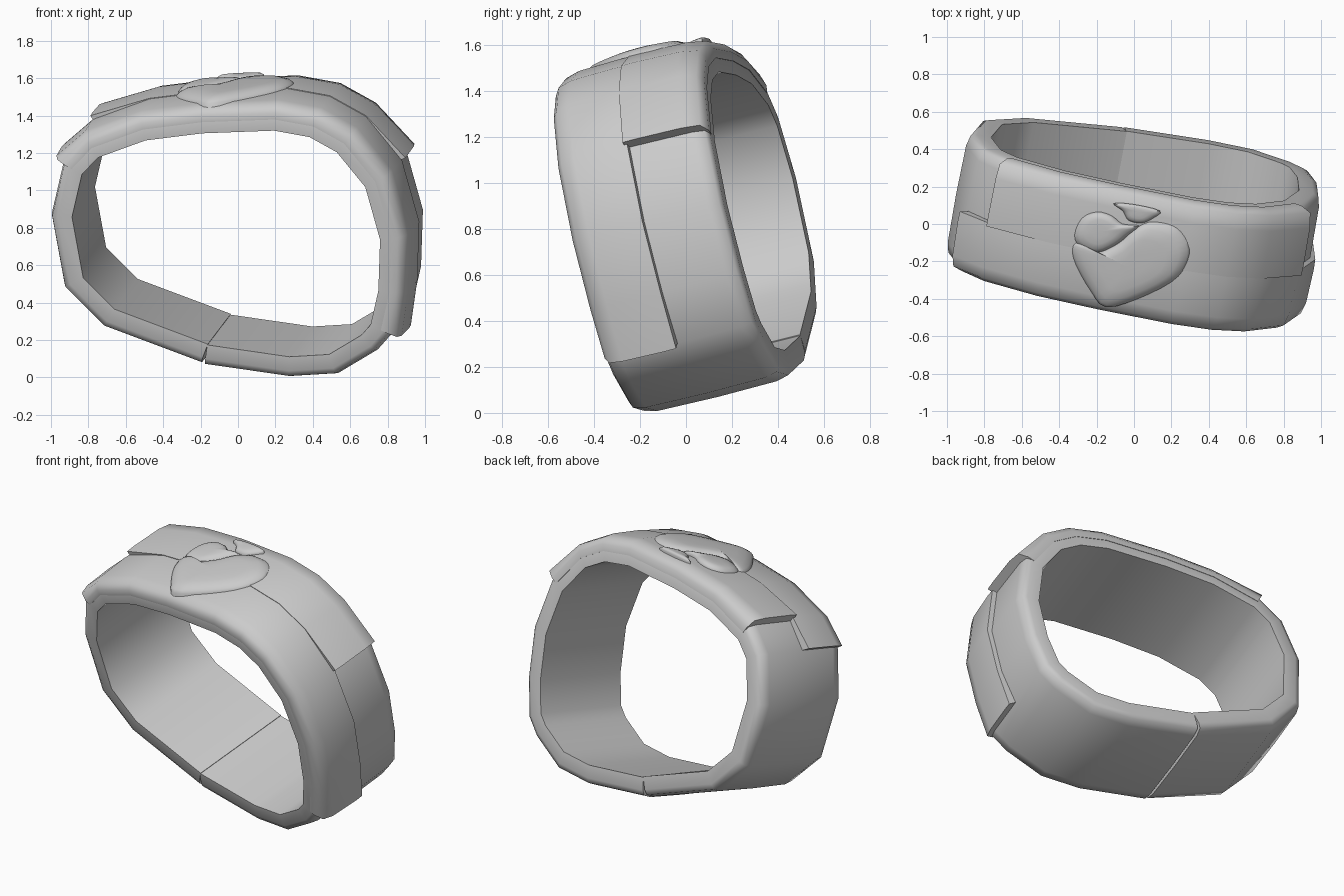
import bpy, bmesh
from mathutils import Vector

if "Cube" in bpy.data.objects:
    bpy.data.objects.remove(bpy.data.objects["Cube"])

# Outer outline of the front rim (x, z), from the seam round the left, top and right back to the seam
RIM = [(-.2, .075), (-.72, .27), (-.93, .48), (-1, .86), (-.935, 1.14), (-.81, 1.27),
       (-.52, 1.375), (-.2, 1.415), (.2, 1.43), (.42, 1.39), (.6, 1.29), (.78, 1.07),
       (.87, .75), (.86, .45), (.81, .23), (.73, .14), (.52, .015), (.27, 0), (-.18, .065)]
AXIS = Vector((.123, .649, .162))      # from the front rim to the back rim


def place(x, z, t):
    return Vector((x, -.14 - .19 * x - .25 * z, z)) + AXIS * t


def inward(path, i):
    """Mitred inward normal of the path at point i."""
    p = [Vector(q) for q in path]
    dirs = []
    if i > 0:
        dirs.append((p[i] - p[i - 1]).normalized())
    if i < len(p) - 1:
        dirs.append((p[i + 1] - p[i]).normalized())
    norms = [Vector((d.y, -d.x)) for d in dirs]
    m = sum(norms, Vector((0, 0))).normalized()
    return m / max(.6, m.dot(norms[0]))


def finish(name, bm, angle):
    bmesh.ops.recalc_face_normals(bm, faces=bm.faces)
    me = bpy.data.meshes.new(name)
    bm.to_mesh(me)
    bm.free()
    ob = bpy.data.objects.new(name, me)
    bpy.context.collection.objects.link(ob)
    bpy.ops.object.select_all(action='DESELECT')
    ob.select_set(True)
    bpy.context.view_layer.objects.active = ob
    bpy.ops.object.shade_smooth_by_angle(angle=angle)
    return ob


def sweep(name, first, last, section, flare=0, angle=1.0):
    """Sweep a (t, depth) section along part of the rim, flaring the outer side at both ends."""
    bm = bmesh.new()
    rings = []
    for i in range(first, last + 1):
        n = inward(RIM, i)
        lift = flare if i in (first, last) else 0
        ring = []
        for t, d in section:
            q = Vector(RIM[i]) + n * (d - (lift if d < 0 else 0))
            ring.append(bm.verts.new(place(q.x, q.y, t)))
        rings.append(ring)
    k = len(section)
    for a, b in zip(rings, rings[1:]):
        for j in range(k):
            bm.faces.new((a[j], a[(j + 1) % k], b[(j + 1) % k], b[j]))
    bm.faces.new(rings[0])
    bm.faces.new(rings[-1])
    return finish(name, bm, angle)


def surface_z(x, y):
    """Height of the top of the band under a point seen from above."""
    top = RIM[4:12]
    t, zf = .5, 1.4
    for _ in range(6):
        xf = x - AXIS.x * t
        for (x0, z0), (x1, z1) in zip(top, top[1:]):
            if x0 <= xf <= x1:
                zf = z0 + (z1 - z0) * (xf - x0) / (x1 - x0)
        t = (y - place(xf, zf, 0).y) / AXIS.y
    return zf + AXIS.z * t


def smooth_outline(points, steps=3):
    """Closed Catmull-Rom curve through the points."""
    p = [Vector(q) for q in points]
    n, out = len(p), []
    for i in range(n):
        a, b, c, d = p[i - 1], p[i], p[(i + 1) % n], p[(i + 2) % n]
        for s in range(steps):
            u = s / steps
            out.append(.5 * (2 * b + (c - a) * u + (2 * a - 5 * b + 4 * c - d) * u * u
                             + (3 * b - a - 3 * c + d) * u ** 3))
    return out


def dome(name, points, centre, height, base):
    """Rounded ornament following the band's top surface."""
    bm = bmesh.new()
    c = Vector(centre)
    outline = smooth_outline(points)
    rise = height - base
    rings = []
    for s, h in ((1, 0), (1, base), (.95, base + .35 * rise), (.82, base + .75 * rise),
                 (.6, base + .93 * rise), (.3, height)):
        ring = []
        for q in outline:
            v = c + (q - c) * s
            ring.append(bm.verts.new((v.x, v.y, surface_z(v.x, v.y) + h)))
        rings.append(ring)
    k = len(outline)
    for a, b in zip(rings, rings[1:]):
        for j in range(k):
            bm.faces.new((a[j], a[(j + 1) % k], b[(j + 1) % k], b[j]))
    bm.faces.new(rings[0])
    tip = bm.verts.new((c.x, c.y, surface_z(c.x, c.y) + height))
    for j in range(k):
        bm.faces.new((rings[-1][j], rings[-1][(j + 1) % k], tip))
    return finish(name, bm, .9)


# Main band, slightly crowned, open at the seam underneath
sweep("band", 0, len(RIM) - 1,
      [(0, .11), (0, .035), (.02, .005), (.1, -.008), (.5, -.012), (.9, -.008), (.98, .005),
       (1, .035), (1, .11)])

# Raised plates: the front one runs down the right side, the back one covers the top
sweep("front_plate", 4, 14,
      [(-.004, .05), (-.004, .015), (.03, -.018), (.12, -.035), (.4, -.042), (.48, -.04),
       (.49, .03)], .02)
sweep("back_plate", 5, 11,
      [(.46, .03), (.46, -.044), (.55, -.046), (.85, -.042), (.97, -.028), (1.004, .01),
       (1.004, .05)], .02)

# Fruit ornament: heart body, small bulb and leaf
dome("heart", [(-.15, -.445), (.02, -.40), (.2, -.31), (.28, -.22), (.3, -.13), (.25, -.04),
               (.18, 0), (.08, .01), (0, -.03), (-.08, -.1), (-.2, -.15), (-.3, -.1),
               (-.33, -.13), (-.31, -.22), (-.23, -.36)], (-.03, -.23), .085, .045)
dome("bulb", [(-.32, -.06), (-.28, .03), (-.2, .065), (-.12, .045), (-.06, .0), (.03, -.01),
              (-.03, -.06), (-.1, -.115), (-.2, -.155), (-.29, -.12)], (-.18, -.04), .08, .045)
dome("leaf", [(-.11, .11), (0, .105), (.14, .07), (.1, .03), (.04, .005), (-.03, .02),
              (-.06, .07)], (.02, .065), .07, .05)
